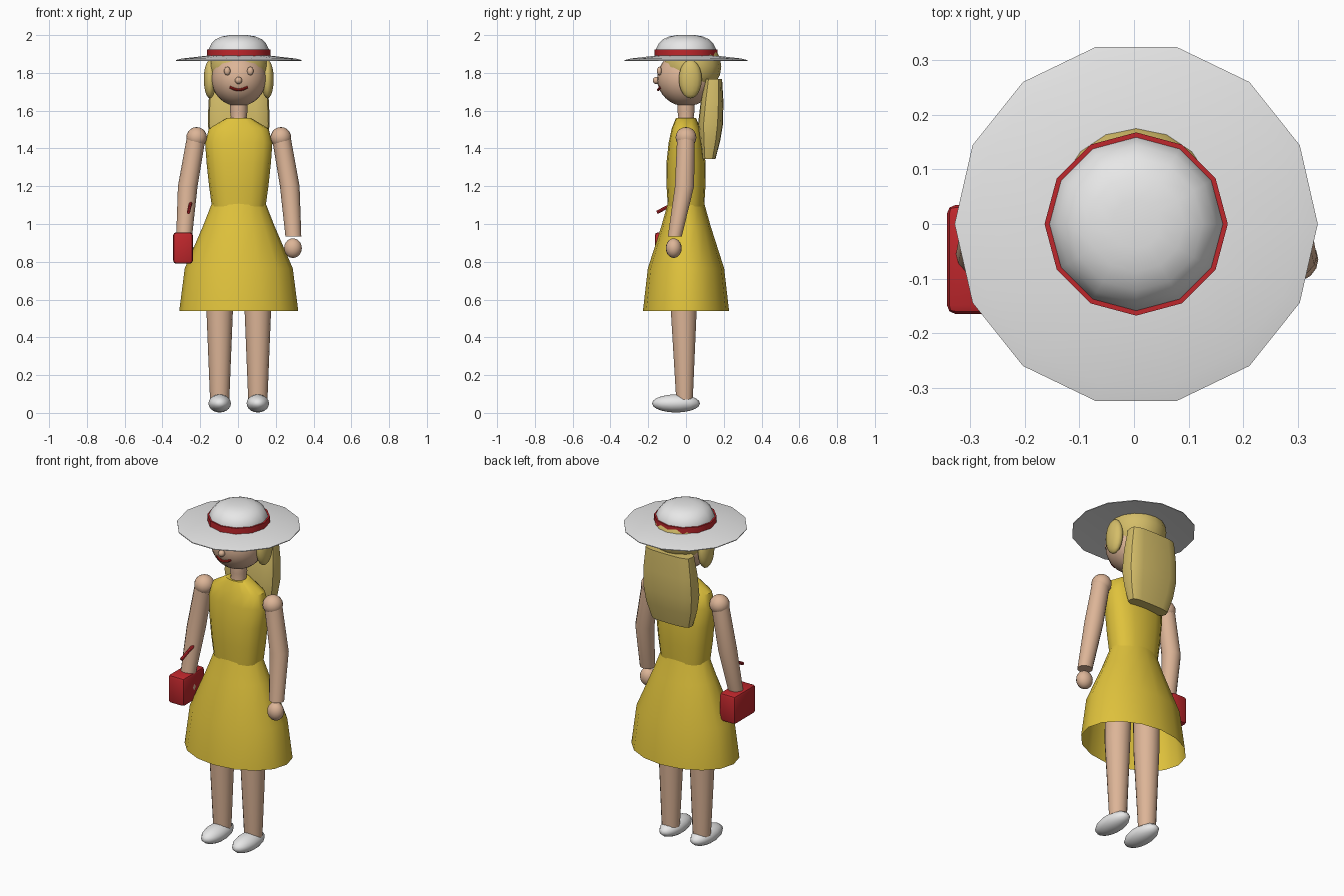
import bpy, bmesh, math
from mathutils import Vector

if "Cube" in bpy.data.objects:
    bpy.data.objects.remove(bpy.data.objects["Cube"])

CX = 0.004  # figure's centre line


def material(name, rgb):
    m = bpy.data.materials.new(name)
    m.diffuse_color = (*rgb, 1)
    m.use_nodes = True
    m.node_tree.nodes["Principled BSDF"].inputs["Base Color"].default_value = m.diffuse_color
    return m


SKIN = material("skin", (0.72, 0.46, 0.31))
YELLOW = material("yellow_cloth", (0.74, 0.54, 0.045))
HAIR = material("blonde_hair", (0.66, 0.51, 0.14))
WHITE = material("white", (0.86, 0.86, 0.86))
RED = material("red", (0.52, 0.02, 0.025))
LIPS = material("lip_red", (0.45, 0.02, 0.015))


def finish(name, bm, mat, angle=40):
    bmesh.ops.recalc_face_normals(bm, faces=bm.faces[:])
    mesh = bpy.data.meshes.new(name)
    bm.to_mesh(mesh)
    bm.free()
    mesh.materials.append(mat)
    ob = bpy.data.objects.new(name, mesh)
    bpy.context.collection.objects.link(ob)
    bpy.ops.object.select_all(action='DESELECT')
    ob.select_set(True)
    bpy.context.view_layer.objects.active = ob
    bpy.ops.object.shade_smooth_by_angle(angle=math.radians(angle))
    return ob


def loft(name, rings, mat, n=14, power=1.0, cap_bottom=True, cap_top=True, angle=40):
    """Stack of (x, y, z, rx, ry) rings; power < 1 squares the section."""
    bm = bmesh.new()
    loops = []
    for x, y, z, rx, ry in rings:
        loop = []
        for i in range(n):
            a = 2 * math.pi * i / n
            c, s = math.cos(a), math.sin(a)
            px = math.copysign(abs(c) ** power, c)
            py = math.copysign(abs(s) ** power, s)
            loop.append(bm.verts.new((x + rx * px, y + ry * py, z)))
        loops.append(loop)
    for a, b in zip(loops, loops[1:]):
        for i in range(n):
            j = (i + 1) % n
            bm.faces.new((a[i], a[j], b[j], b[i]))
    if cap_bottom:
        bm.faces.new(loops[0])
    if cap_top:
        bm.faces.new(loops[-1])
    return finish(name, bm, mat, angle)


def ball(name, centre, radii, mat, seg=16, rings=10):
    bm = bmesh.new()
    bmesh.ops.create_uvsphere(bm, u_segments=seg, v_segments=rings, radius=1)
    for v in bm.verts:
        v.co = Vector(centre) + Vector([c * r for c, r in zip(v.co, radii)])
    return finish(name, bm, mat, 60)


def tube(name, points, radius, mat):
    """Short rods joined along a path."""
    bm = bmesh.new()
    for p, q in zip(points, points[1:]):
        p, q = Vector(p), Vector(q)
        made = bmesh.ops.create_cone(bm, cap_ends=True, segments=8, radius1=radius,
                                     radius2=radius, depth=(q - p).length * 1.05)
        turn = (q - p).to_track_quat('Z', 'Y')
        for v in made["verts"]:
            v.co = turn @ v.co + (p + q) / 2
    return finish(name, bm, mat)


def centred(profile, y=0.0):
    return [(CX, y, z, r, r) for z, r in profile]


# Hat: brim, band and crown
loft("hat_brim", centred([(1.880, 0.15), (1.868, 0.295), (1.864, 0.333),
                          (1.868, 0.333), (1.876, 0.300), (1.893, 0.15)]), WHITE, 14)
loft("hat_band", centred([(1.882, 0.168), (1.925, 0.168)]), RED, 12)
loft("hat_crown", centred([(1.885, 0.163), (1.925, 0.159), (1.955, 0.145), (1.978, 0.122),
                           (1.993, 0.088), (2.0, 0.045)]), WHITE, 12, angle=60)

# Head and face
ball("head", (CX, 0, 1.77), (0.146, 0.153, 0.147), SKIN, 24, 16)
ball("nose", (CX - 0.001, -0.157, 1.76), (0.019, 0.019, 0.019), SKIN, 12, 8)
tube("mouth", [(CX + 0.045 * t, -0.147 + 0.012 * t * t, 1.710 + 0.015 * t * t)
               for t in (-1, -0.6, -0.2, 0.2, 0.6, 1)], 0.007, LIPS)
loft("neck", centred([(1.53, 0.05), (1.57, 0.042), (1.60, 0.047), (1.64, 0.045)]), SKIN, 14)

# Hair: cap on the back of the head and the long fall
ball("hair_cap", (CX, 0.032, 1.835), (0.157, 0.155, 0.15), HAIR, 16, 10)
loft("long_hair", [(CX, 0.120, 1.345, 0.125, 0.036), (CX, 0.126, 1.44, 0.152, 0.055),
                   (CX, 0.130, 1.53, 0.164, 0.066), (CX, 0.138, 1.65, 0.160, 0.060),
                   (CX, 0.145, 1.768, 0.146, 0.046)], HAIR, 16, 0.6)

# Dress: bodice and open skirt
loft("bodice", [(CX, 0, 1.09, 0.142, 0.096), (CX, 0, 1.20, 0.157, 0.103),
                (CX, 0, 1.32, 0.170, 0.104), (CX, 0, 1.43, 0.178, 0.092),
                (CX, 0, 1.505, 0.158, 0.076), (CX, 0, 1.56, 0.066, 0.054)], YELLOW, 16, 0.85)
loft("skirt", [(CX, 0, 0.54, 0.315, 0.228), (CX, 0, 0.765, 0.286, 0.202),
               (CX, 0, 0.99, 0.189, 0.130), (CX, 0, 1.108, 0.143, 0.097)],
     YELLOW, 16, cap_bottom=False)

# Paired parts
for side, s in (("left", -1), ("right", 1)):
    def X(d):
        return CX + s * d

    ball(side + "_eye", (X(0.061), -0.141, 1.81), (0.017, 0.013, 0.023), SKIN, 12, 8)
    ball(side + "_hair_bun", (X(0.152), 0.023, 1.767), (0.034, 0.061, 0.102), HAIR, 14, 10)
    loft(side + "_leg", [(X(0.101), -0.008, 0.07, 0.051, 0.045), (X(0.101), -0.012, 0.54, 0.070, 0.070),
                         (X(0.095), -0.005, 0.97, 0.075, 0.078)], SKIN, 14)
    ball(side + "_shoe", (X(0.101), -0.053, 0.05), (0.061, 0.127, 0.048), WHITE, 14, 10)
    # Arm bends gently forward at the elbow
    ball(side + "_shoulder", (X(0.223), 0, 1.458), (0.055, 0.055, 0.055), SKIN)
    loft(side + "_arm", [(X(0.289), -0.059, 0.935, 0.042, 0.038), (X(0.270), -0.008, 1.20, 0.052, 0.052),
                         (X(0.224), 0.000, 1.465, 0.050, 0.048)], SKIN, 14)
    ball(side + "_hand", (X(0.287), -0.065, 0.872), (0.047, 0.042, 0.052), SKIN)

# Handbag with rounded edges, and its strap over the forearm
bm = bmesh.new()
bmesh.ops.create_cube(bm, size=1)
for v in bm.verts:
    v.co = Vector((v.co.x * 0.104, v.co.y * 0.2, v.co.z * 0.166)) + Vector((-0.291, -0.065, 0.873))
bmesh.ops.bevel(bm, geom=bm.edges[:], offset=0.016, segments=2, profile=0.5, affect='EDGES')
finish("handbag", bm, RED, 30)
tube("handbag_strap", [(-0.262, -0.152, 1.062), (-0.256, -0.10, 1.09), (-0.248, -0.04, 1.118)],
     0.009, RED)
